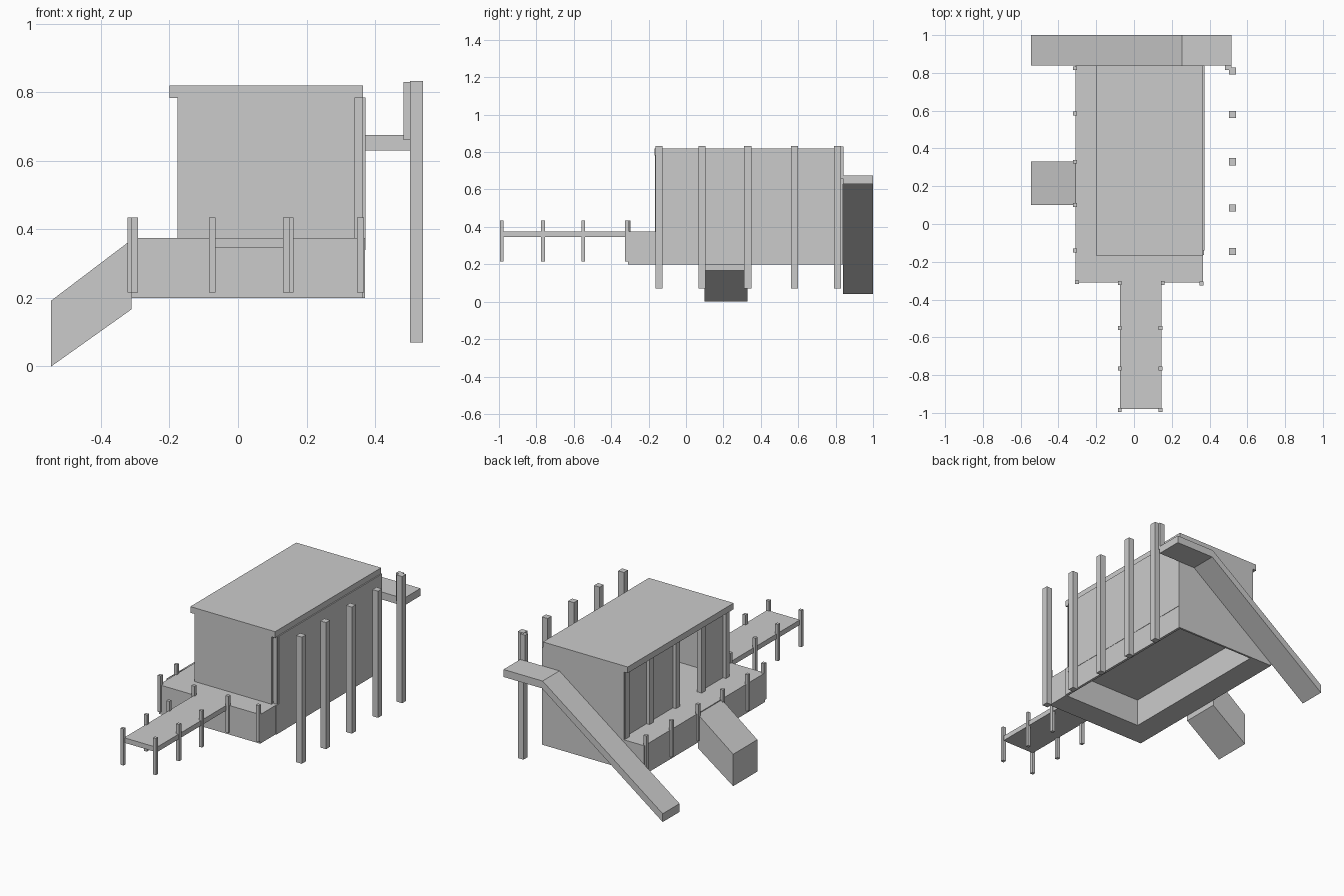
import bpy, bmesh


def box(name, x0, x1, y0, y1, z0, z1):
    return prism(name, [(x0, z0), (x1, z0), (x1, z1), (x0, z1)], y0, y1)


def prism(name, profile, y0, y1):
    """Extrude an x-z profile along y."""
    bm = bmesh.new()
    face = bm.faces.new([bm.verts.new((x, y0, z)) for x, z in profile])
    ext = bmesh.ops.extrude_face_region(bm, geom=[face])
    for v in ext["geom"]:
        if isinstance(v, bmesh.types.BMVert):
            v.co.y = y1
    bmesh.ops.recalc_face_normals(bm, faces=bm.faces)
    me = bpy.data.meshes.new(name)
    bm.to_mesh(me)
    bm.free()
    ob = bpy.data.objects.new(name, me)
    bpy.context.collection.objects.link(ob)
    return ob


# Raised deck: strips around the open space below the cabin floor
box("deck_left", -0.31, -0.165, -0.31, 0.84, 0.2, 0.375)
box("deck_front", -0.165, 0.365, -0.31, -0.165, 0.2, 0.375)
box("deck_right_skirt", 0.355, 0.37, -0.165, 0.84, 0.2, 0.375)
box("deck_back_skirt", -0.165, 0.355, 0.828, 0.84, 0.2, 0.375)
box("cabin_floor", -0.165, 0.355, -0.165, 0.828, 0.365, 0.375)

# Cabin walls, with a doorway on the left facing the ramp
box("front_wall", -0.175, 0.34, -0.165, -0.153, 0.375, 0.785)
box("back_wall", -0.175, 0.362, 0.828, 0.84, 0.375, 0.785)
box("right_wall", 0.36, 0.372, -0.14, 0.84, 0.34, 0.785)
box("corner_post", 0.34, 0.365, -0.15, -0.13, 0.375, 0.785)
box("left_wall_front", -0.157, -0.145, -0.153, 0.1, 0.375, 0.785)
box("left_wall_back", -0.157, -0.145, 0.33, 0.828, 0.375, 0.785)
box("roof", -0.2, 0.365, -0.168, 0.84, 0.783, 0.82)

# Tall mooring posts on the right and wall columns on the left
for i, y in enumerate((-0.145, 0.085, 0.33, 0.58, 0.81)):
    box(f"tall_post_{i}", 0.502, 0.54, y - 0.019, y + 0.019, 0.07, 0.832)
    box(f"wall_column_{i}", -0.177, -0.145, y - 0.018, y + 0.018, 0.375, 0.785)

# Front pier
box("pier", -0.073, 0.145, -0.98, -0.31, 0.345, 0.375)

# Short posts along deck edge and pier
spots = [(-0.302, -0.308), (-0.075, -0.312), (0.152, -0.312), (0.357, -0.315)]
spots += [(-0.312, y) for y in (-0.14, 0.1, 0.33, 0.585, 0.825)]
spots += [(x, y) for x in (-0.075, 0.141) for y in (-0.985, -0.765, -0.55)]
for i, (x, y) in enumerate(spots):
    box(f"short_post_{i}", x - 0.01, x + 0.01, y - 0.01, y + 0.01, 0.215, 0.435)

# Left ramp from deck to the ground
prism("left_ramp", [(-0.545, 0), (-0.31, 0.167), (-0.31, 0.37), (-0.545, 0.192)],
      0.1, 0.33)

# Back ramp with level landing at its top
prism("back_ramp", [(-0.545, 0.04), (0.26, 0.63), (0.515, 0.63), (0.515, 0.675),
                    (0.255, 0.675), (-0.545, 0.09)], 0.84, 1.0)
box("landing_post", 0.482, 0.515, 0.815, 0.842, 0.66, 0.83)
